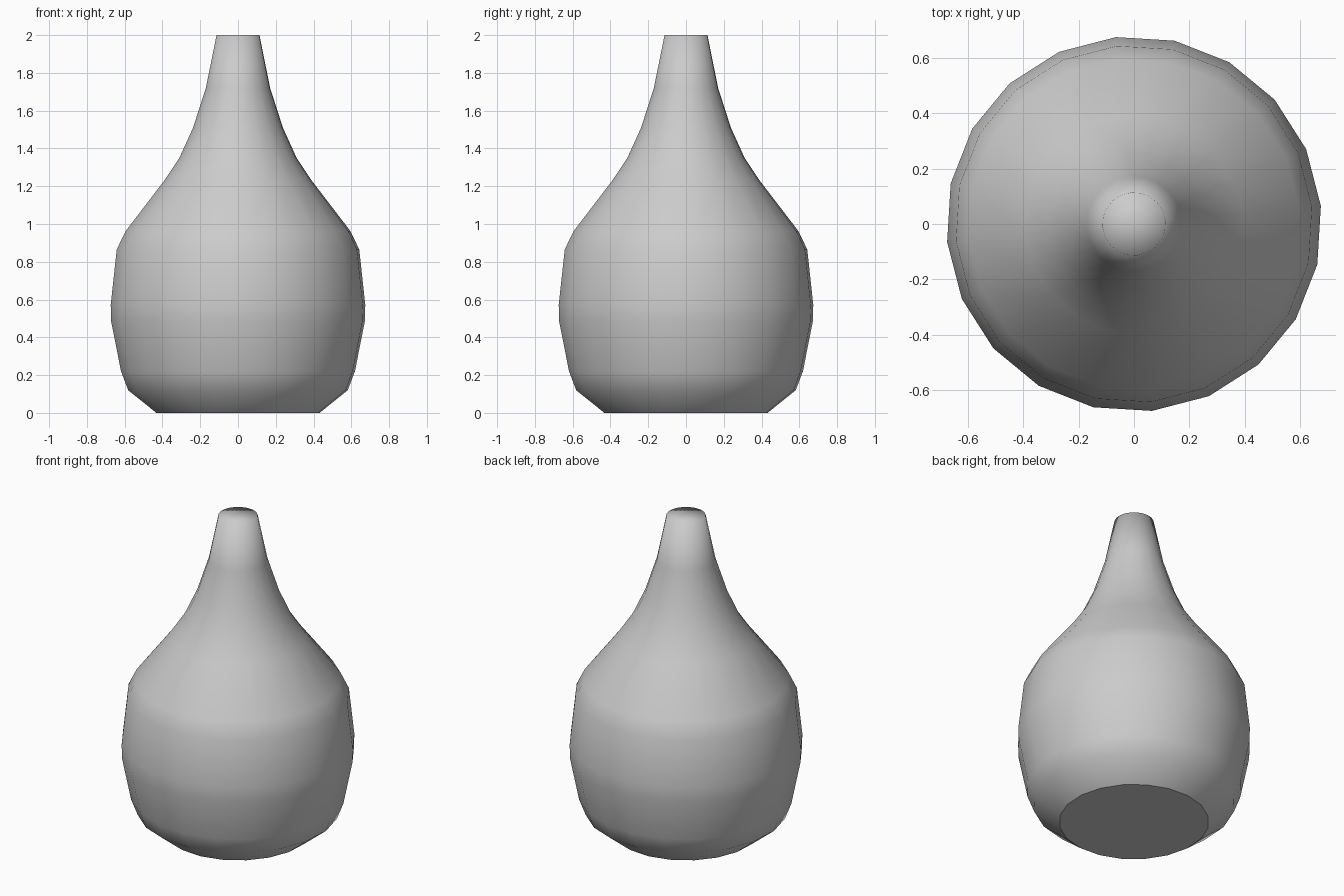
import bpy, bmesh, math

if "Cube" in bpy.data.objects:
    bpy.data.objects.remove(bpy.data.objects["Cube"])

SIDES = 20
TURN = math.radians(5.5)

# Profile of the vase: (radius, height), base to mouth
PROFILE = [(0.434, 0.0), (0.584, 0.12), (0.622, 0.22), (0.675, 0.485),
           (0.677, 0.572), (0.645, 0.865), (0.598, 0.962), (0.392, 1.23),
           (0.312, 1.35), (0.239, 1.51), (0.171, 1.72), (0.114, 2.0)]

bm = bmesh.new()


def ring(r, z):
    angles = [TURN + math.tau * i / SIDES for i in range(SIDES)]
    return [bm.verts.new((r * math.cos(a), r * math.sin(a), z)) for a in angles]


# Lathed body
rings = [ring(r, z) for r, z in PROFILE]
for low, high in zip(rings, rings[1:]):
    for i in range(SIDES):
        j = (i + 1) % SIDES
        bm.faces.new((low[i], low[j], high[j], high[i]))

# Softly shaded top cap
centre = bm.verts.new((0, 0, PROFILE[-1][1]))
for i in range(SIDES):
    bm.faces.new((rings[-1][i], rings[-1][(i + 1) % SIDES], centre))
for f in bm.faces:
    f.smooth = True

# Flat base
bm.faces.new(rings[0][::-1]).smooth = False

mesh = bpy.data.meshes.new("vase")
bm.to_mesh(mesh)
bm.free()
vase = bpy.data.objects.new("vase", mesh)
bpy.context.collection.objects.link(vase)
